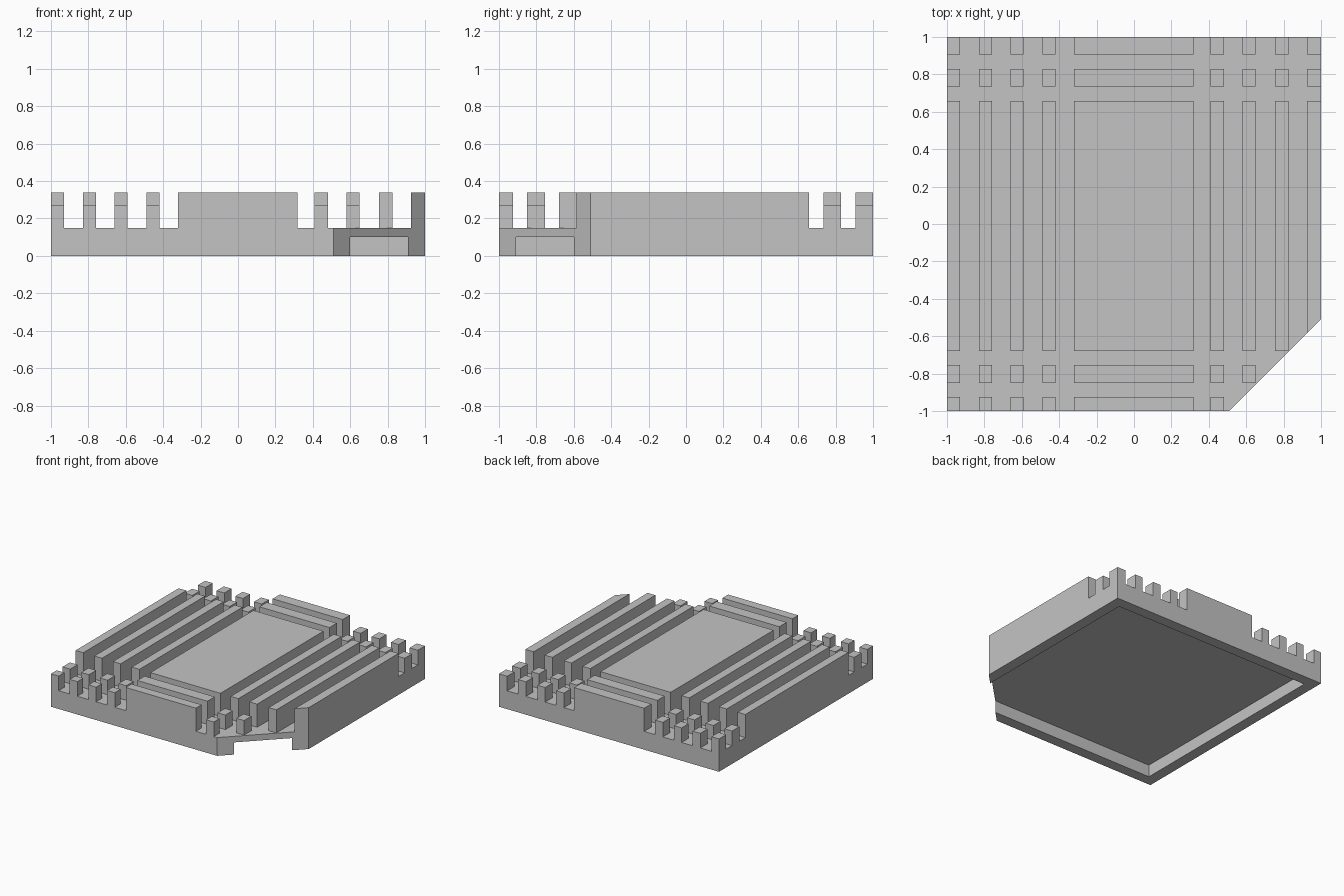
import bpy
import bmesh
from mathutils import Vector

cube = bpy.data.objects.get("Cube")
if cube:
    bpy.data.objects.remove(cube, do_unlink=True)

GREY = (0.55, 0.55, 0.55, 1.0)
grey = bpy.data.materials.new("plain grey")
grey.use_nodes = True
grey.diffuse_color = GREY
grey.node_tree.nodes["Principled BSDF"].inputs["Base Color"].default_value = GREY

CHAMFER = 1.51                      # corner is cut where x - y exceeds this
FLOOR, POST_TOP, FIN_TOP = 0.15, 0.27, 0.34
WALL, CEILING = 0.91, 0.10


def finish(name, bm):
    bmesh.ops.recalc_face_normals(bm, faces=bm.faces)
    mesh = bpy.data.meshes.new(name)
    bm.to_mesh(mesh)
    bm.free()
    mesh.materials.append(grey)
    obj = bpy.data.objects.new(name, mesh)
    bpy.context.collection.objects.link(obj)
    return obj


def box(name, xs, ys, zs):
    """Box between limits, trimmed by the corner cut."""
    bm = bmesh.new()
    bmesh.ops.create_cube(bm, size=1)
    for v in bm.verts:
        v.co = Vector([r[0] if c < 0 else r[1] for c, r in zip(v.co, (xs, ys, zs))])
    if xs[1] - ys[0] > CHAMFER + 0.005:
        cut = bmesh.ops.bisect_plane(
            bm, geom=bm.verts[:] + bm.edges[:] + bm.faces[:],
            plane_co=(CHAMFER, 0, 0), plane_no=(1, -1, 0), clear_outer=True)
        edges = [e for e in cut["geom_cut"] if isinstance(e, bmesh.types.BMEdge)]
        bmesh.ops.holes_fill(bm, edges=edges)
    return finish(name, bm)


# Base tray: solid plate with a rim below, open at the cut corner
box("base_plate", (-1, 1), (-1, 1), (CEILING, FLOOR))


def outline(r):
    """Square of half-width r with the front left corner cut off."""
    return [(-r, -r), (CHAMFER - r, -r), (r, r - CHAMFER), (r, r), (-r, r)]


# Rim wall sections run around every side except the cut corner
outer, inner = outline(1), outline(WALL)
bm = bmesh.new()
rings = [[bm.verts.new((x, y, z)) for x, y in path]
         for path in (outer, inner) for z in (0, CEILING)]
order = [2, 3, 4, 0, 1]             # open chain from one cut end to the other
out_low, out_high, in_low, in_high = [[ring[i] for i in order] for ring in rings]
for a, b in ((out_low, out_high), (in_low, in_high), (out_low, in_low)):
    for i in range(len(order) - 1):
        bm.faces.new((a[i], a[i + 1], b[i + 1], b[i]))
for i in (0, -1):
    bm.faces.new((out_low[i], out_high[i], in_high[i], in_low[i]))
finish("base_rim", bm)

# Fin columns across x and rows along y
columns = [(-1, -0.93), (-0.83, -0.76), (-0.66, -0.59), (-0.49, -0.42),
           (0.41, 0.48), (0.58, 0.65), (0.755, 0.825), (0.925, 1)]
rows = [(-1, -0.925), (-0.85, -0.755), (0.735, 0.83), (0.907, 1)]
long_row = (-0.68, 0.657)
centre = (-0.32, 0.317)

# Raised centre block and its end bars
box("centre_block", centre, long_row, (FLOOR, FIN_TOP))
for row in rows:
    box("centre_bar", centre, row, (FLOOR, FIN_TOP))

# Long side fins, with short posts at both ends
for column in columns:
    last = column[1] == 1
    box("long_fin", column, long_row, (FLOOR, FIN_TOP))
    for row in rows:
        if sum(column) / 2 - sum(row) / 2 < CHAMFER:
            box("corner_post", column, row, (FLOOR, POST_TOP))
